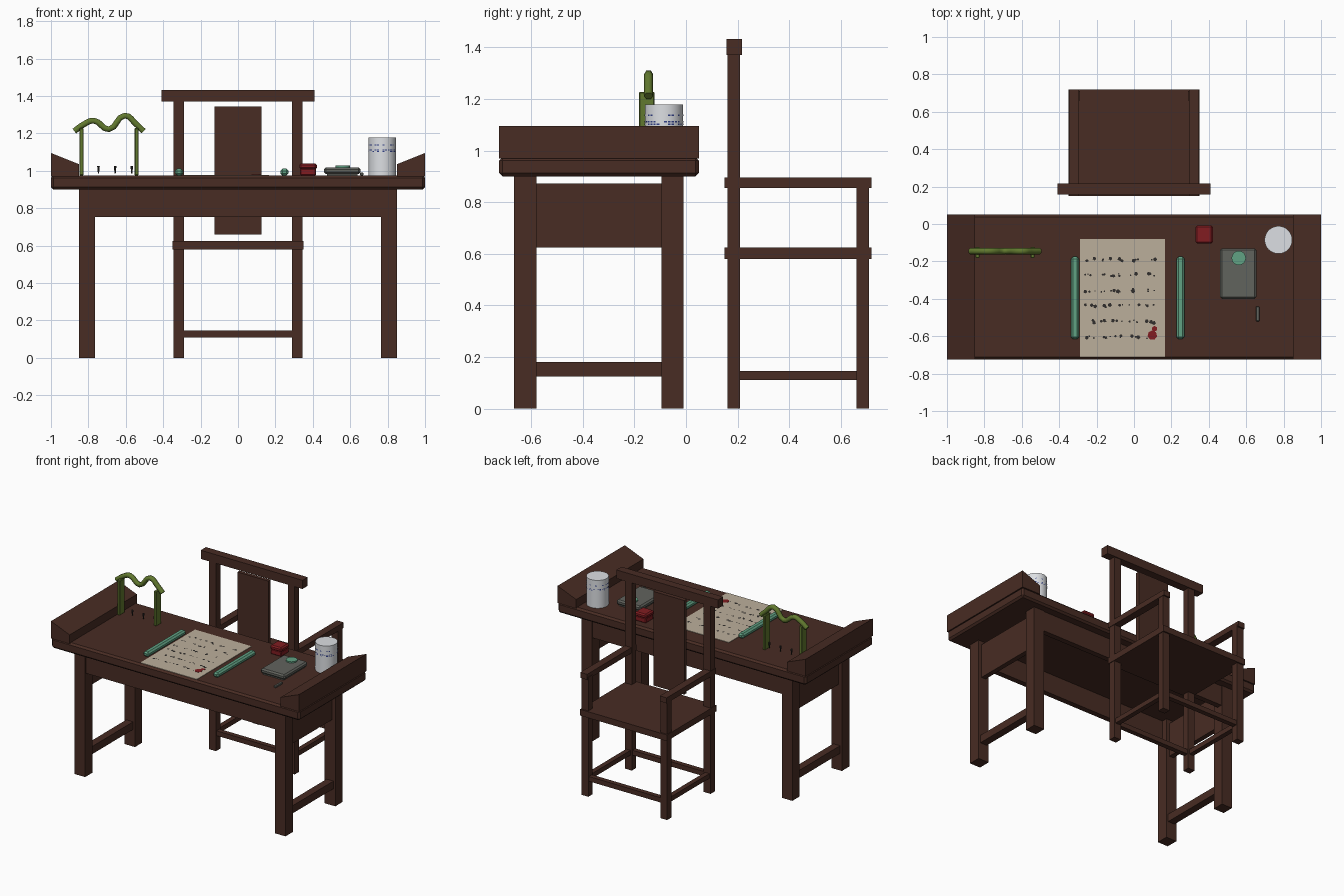
import bpy, bmesh, math, random
from mathutils import Vector

random.seed(4)
if "Cube" in bpy.data.objects:
    bpy.data.objects.remove(bpy.data.objects["Cube"])


def material(name, r, g, b):
    m = bpy.data.materials.new(name)
    m.use_nodes = True
    m.diffuse_color = (r, g, b, 1)
    node = next(n for n in m.node_tree.nodes if n.type == "BSDF_PRINCIPLED")
    node.inputs["Base Color"].default_value = (r, g, b, 1)
    return m


wood = material("dark wood", .065, .025, .017)
paper_mat = material("rice paper", .5, .43, .33)
jade = material("jade green", .12, .36, .23)
red = material("seal red", .22, .012, .015)
stone = material("grey stone", .12, .125, .11)
ink = material("black ink", .03, .027, .025)
white = material("porcelain white", .72, .74, .77)
blue = material("glaze blue", .03, .05, .25)
bamboo = material("bamboo green", .12, .19, .028)


def finish(name, bm, mat):
    bmesh.ops.recalc_face_normals(bm, faces=bm.faces)
    me = bpy.data.meshes.new(name)
    bm.to_mesh(me)
    bm.free()
    me.materials.append(mat)
    ob = bpy.data.objects.new(name, me)
    bpy.context.collection.objects.link(ob)
    return ob


def box(name, mat, x, y, z, bevel=0):
    """Box from (low, high) pairs, with optional chamfered edges."""
    bm = bmesh.new()
    bmesh.ops.create_cube(bm, size=1)
    for v in bm.verts:
        v.co = Vector([p[0] if c < 0 else p[1] for c, p in zip(v.co, (x, y, z))])
    if bevel:
        bmesh.ops.bevel(bm, geom=bm.edges[:], offset=bevel, segments=1, affect="EDGES")
    return finish(name, bm, mat)


def pair(name, mat, x, y, z):
    """A box and its mirror image across x = 0."""
    box("left_" + name, mat, x, y, z)
    box("right_" + name, mat, (-x[1], -x[0]), y, z)


def cone(name, mat, x, y, z, r1, r2, sides=32):
    bm = bmesh.new()
    bmesh.ops.create_cone(bm, cap_ends=True, segments=sides, radius1=r1, radius2=r2, depth=z[1] - z[0])
    bmesh.ops.translate(bm, verts=bm.verts, vec=(x, y, sum(z) / 2))
    return finish(name, bm, mat)


def smooth(ob):
    bpy.ops.object.select_all(action="DESELECT")
    ob.select_set(True)
    bpy.context.view_layer.objects.active = ob
    bpy.ops.object.shade_smooth_by_angle(angle=math.radians(40))


# Table
TOP = .975
leg_x = (.765, .85)
front_y, back_y = (-.667, -.58), (-.094, -.01)
between_y = (front_y[1], back_y[0])
box("tabletop", wood, (-1, 1), (-.724, .05), (.9, TOP), .013)
pair("front_table_leg", wood, leg_x, front_y, (0, .91))
pair("back_table_leg", wood, leg_x, back_y, (0, .91))
pair("table_side_panel", wood, (.79, .825), between_y, (.625, .873))
pair("table_stretcher", wood, (.78, .835), between_y, (.124, .18))
box("front_apron", wood, (-.765, .765), (-.66, -.62), (.754, .91))
box("back_apron", wood, (-.765, .765), (-.055, -.016), (.754, .91))

# Raised table ends, sloping down towards the middle
for side, label in ((1, "left"), (-1, "right")):
    bm = bmesh.new()
    profile = [(1, TOP - .005), (1, 1.095), (.85, 1.035), (.85, TOP - .005)]
    face = bm.faces.new([bm.verts.new((side * x, -.724, z)) for x, z in profile])
    ext = bmesh.ops.extrude_face_region(bm, geom=[face])["geom"]
    bmesh.ops.translate(bm, verts=[g for g in ext if isinstance(g, bmesh.types.BMVert)], vec=(0, .774, 0))
    finish(label + "_table_end", bm, wood)

# Chair
post_x = (.29, .345)
rear, fore = (.16, .21), (.66, .71)
pair("chair_back_post", wood, post_x, rear, (0, 1.38))
pair("chair_front_post", wood, post_x, fore, (0, .87))
pair("chair_arm", wood, (.293, .348), (.15, .72), (.855, .895))
pair("chair_side_stretcher", wood, (.3, .335), (.21, .66), (.11, .145))
for label, y in (("back", (.168, .203)), ("front", (.668, .703))):
    box(label + "_chair_stretcher", wood, (-.29, .29), y, (.11, .145))
box("chair_seat", wood, (-.35, .35), (.15, .72), (.58, .625))
box("chair_top_rail", wood, (-.41, .41), (.157, .217), (1.37, 1.433))
box("chair_splat", wood, (-.125, .125), (.172, .198), (.66, 1.345))

# Paper with rows of brush marks and a red stamp
box("paper", paper_mat, (-.29, .165), (-.71, -.08), (TOP - .002, TOP + .003))
bm = bmesh.new()
for row in range(6):
    for x in (-.235, -.15, -.085, 0, .09):
        for _ in range(3):
            cx = x + random.uniform(-.028, .028)
            cy = -.19 - row * .083 + random.uniform(-.008, .008)
            r = random.uniform(.004, .012)
            bm.faces.new([bm.verts.new((cx + r * math.cos(a), cy + r * math.sin(a), TOP + .004))
                          for a in (i * math.tau / 5 + r * 99 for i in range(5))])
finish("brush_marks", bm, ink)
cone("red_stamp", red, .098, -.595, (TOP + .002, TOP + .005), .026, .026, 7)
cone("red_stamp_tip", red, .11, -.56, (TOP + .002, TOP + .005), .015, .015, 6)

# Jade paperweights
for label, x in (("right", -.315), ("left", .248)):
    box(label + "_paperweight", jade, (x - .022, x + .022), (-.615, -.175), (TOP, 1.011), .011)

# Seal box with a lid
box("seal_box", red, (.332, .418), (-.1, -.012), (TOP, 1.012), .005)
box("seal_box_lid", red, (.328, .422), (-.104, -.008), (1.008, 1.04), .009)

# Inkstone, jade disc and ink stick
box("inkstone_base", stone, (.475, .64), (-.39, -.14), (TOP, .99))
box("inkstone", stone, (.46, .655), (-.4, -.13), (.983, 1.018), .01)
cone("inkstone_disc", jade, .56, -.182, (1.015, 1.027), .038, .038, 24)
box("ink_stick", stone, (.652, .67), (-.52, -.44), (TOP, .99), .003)

# Porcelain brush pot with a dashed blue band
smooth(cone("brush_pot", white, .772, -.085, (TOP, 1.178), .074, .074))
bm = bmesh.new()
for i in range(32):
    for z in (1.1, 1.109, 1.135):
        if random.random() < .65:
            ring = [i * math.tau / 32, (i + .75) * math.tau / 32]
            bm.faces.new([bm.verts.new((.772 + .0755 * math.cos(a), -.085 + .0755 * math.sin(a), h))
                          for a, h in ((ring[0], z), (ring[1], z), (ring[1], z + .005), (ring[0], z + .005))])
finish("pot_band", bm, blue)

# Bamboo brush rack: two flat posts and a wavy bar
for label, x in (("right", -.837), ("left", -.542)):
    box(label + "_rack_post", bamboo, (x - .011, x + .011), (-.182, -.122), (TOP, 1.228), .004)
curve = bpy.data.curves.new("rack_bar", "CURVE")
curve.dimensions = "3D"
curve.bevel_depth = .018
curve.bevel_resolution = 1
curve.use_fill_caps = True
curve.resolution_u = 4
path = [(-.875, 1.212), (-.83, 1.245), (-.77, 1.268), (-.69, 1.222), (-.605, 1.295), (-.545, 1.25), (-.505, 1.212)]
spline = curve.splines.new("BEZIER")
spline.bezier_points.add(len(path) - 1)
for p, (x, z) in zip(spline.bezier_points, path):
    p.co = (x, -.145, z)
    p.handle_left_type = p.handle_right_type = "AUTO"
curve.materials.append(bamboo)
bar = bpy.data.objects.new("rack_bar", curve)
bpy.context.collection.objects.link(bar)

# Small brush tips under the rack
for i in range(4):
    cone(f"brush_tip_{i + 1}", ink, -.835 + i * .089, -.15, (.985, 1.025), .003, .007, 8)
